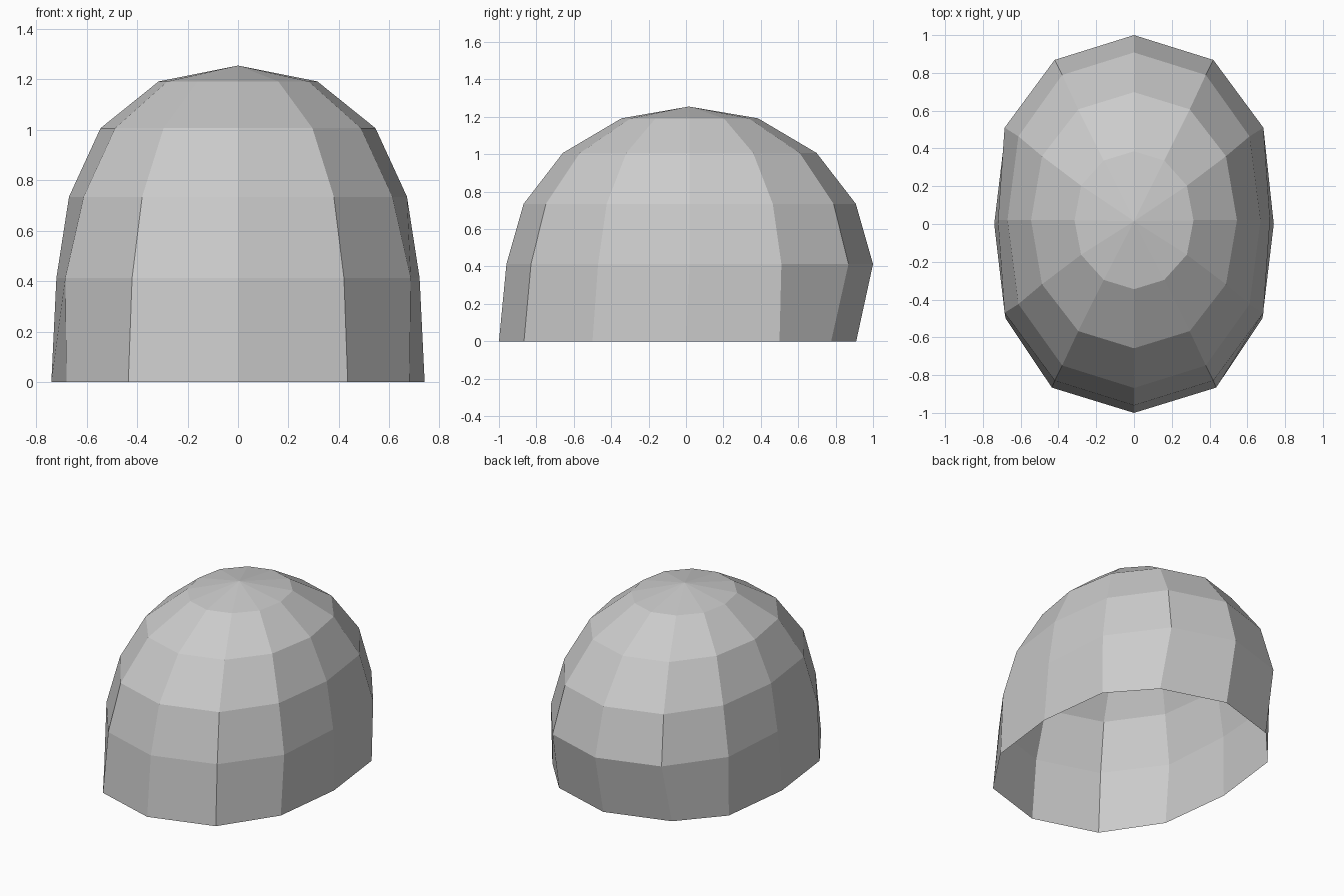
import bpy
import bmesh
from math import cos, radians

cube = bpy.data.objects.get("Cube")
if cube:
    bpy.data.objects.remove(cube, do_unlink=True)

# Plain grey material
grey = bpy.data.materials.new("light grey")
grey.use_nodes = True
grey.diffuse_color = (0.6, 0.6, 0.6, 1)
grey.node_tree.nodes["Principled BSDF"].inputs["Base Color"].default_value = grey.diffuse_color

# Rings: height, centre y, length radius, then half widths at 30, 60 and 90 degrees
RINGS = [
    (0.00, 0.00, 1.00, 0.435, 0.68, 0.74),
    (0.413, 0.02, 0.98, 0.42, 0.685, 0.72),
    (0.735, 0.02, 0.888, 0.38, 0.612, 0.67),
    (1.007, 0.02, 0.678, 0.295, 0.487, 0.545),
    (1.192, 0.02, 0.365, 0.16, 0.28, 0.315),
]
SIDES = 12
REAR_TUCK = 0.09


def make_ring(bm, z, cy, length, w30, w60, w90):
    """One oval of twelve points, starting at the rear."""
    quarter = [0, w30, w60, w90, w60, w30]
    widths = quarter + [-w for w in quarter]
    return [bm.verts.new((w, cy + length * cos(radians(30 * i)), z))
            for i, w in enumerate(widths)]


# Open faceted dome shell
bm = bmesh.new()
rings = [make_ring(bm, *ring) for ring in RINGS]

# Rear of the rim tucks inward
for i in (-1, 0, 1):
    rings[0][i].co.y -= REAR_TUCK

for low, high in zip(rings, rings[1:]):
    for i in range(SIDES):
        j = (i + 1) % SIDES
        bm.faces.new((low[j], low[i], high[i], high[j]))

# Shallow pointed cap
apex = bm.verts.new((0, 0.015, 1.255))
for i in range(SIDES):
    bm.faces.new((rings[-1][(i + 1) % SIDES], rings[-1][i], apex))

mesh = bpy.data.meshes.new("dome_shell")
bm.to_mesh(mesh)
bm.free()
mesh.materials.append(grey)
dome = bpy.data.objects.new("dome_shell", mesh)
bpy.context.collection.objects.link(dome)
